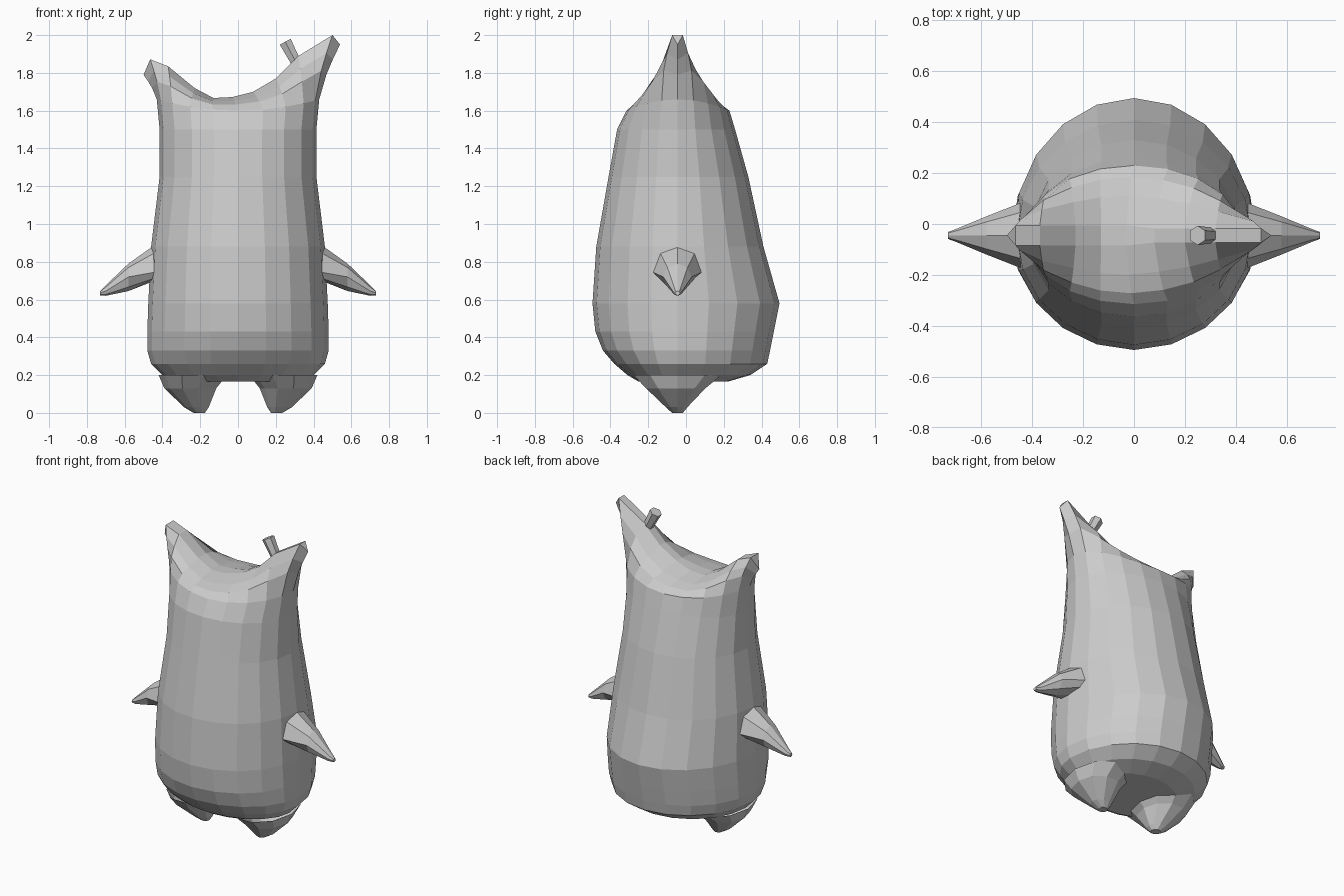
import bpy, bmesh
from math import sin, cos, pi
from mathutils import Vector

if "Cube" in bpy.data.objects:
    bpy.data.objects.remove(bpy.data.objects["Cube"])

YC = -0.045  # depth of the body's side seam


def loft(name, rings, cap_start=True, cap_end=True, fold_end=False):
    """Skin a list of equal-length point rings into a flat-shaded mesh."""
    bm = bmesh.new()
    vs = [[bm.verts.new(p) for p in r] for r in rings]
    n = len(rings[0])
    for a, b in zip(vs, vs[1:]):
        for i in range(n):
            j = (i + 1) % n
            bm.faces.new((a[i], a[j], b[j], b[i]))
    if cap_start:
        bm.faces.new(vs[0][::-1])
    top = vs[-1]
    if fold_end:  # close a long thin ring with cross strips
        h = n // 2
        bm.faces.new((top[0], top[1], top[n - 1]))
        bm.faces.new((top[h - 1], top[h], top[h + 1]))
        for i in range(1, h - 1):
            bm.faces.new((top[i], top[i + 1], top[n - i - 1], top[n - i]))
    elif cap_end:
        bm.faces.new(top)
    bmesh.ops.recalc_face_normals(bm, faces=bm.faces)
    me = bpy.data.meshes.new(name)
    bm.to_mesh(me)
    bm.free()
    ob = bpy.data.objects.new(name, me)
    bpy.context.collection.objects.link(ob)
    return ob


def oval(n, z, x0, x1, yf, yb):
    """Oval ring between x0..x1 with separate front and back depths."""
    pts = []
    for i in range(n):
        a = 2 * pi * i / n
        d = (yb - YC) if sin(a) > 0 else (YC - yf)
        pts.append(Vector(((x0 + x1) / 2 + (x1 - x0) / 2 * cos(a), YC + d * sin(a), z)))
    return pts


# Body: stacked ovals (z, half width, front y, back y)
N = 20
profile = [(0.165, 0.30, -0.25, 0.22), (0.20, 0.40, -0.31, 0.34),
           (0.26, 0.46, -0.38, 0.43), (0.33, 0.48, -0.44, 0.445),
           (0.43, 0.48, -0.48, 0.465), (0.58, 0.475, -0.495, 0.495),
           (0.88, 0.46, -0.475, 0.41), (1.25, 0.415, -0.41, 0.33),
           (1.50, 0.415, -0.365, 0.26)]
rings = [oval(N, z, -w, w, f, b) for z, w, f, b in profile]
rim = oval(N, 1.60, -0.43, 0.43, -0.315, 0.23)
for p in rim:
    p.z += 0.06 * (p.x / 0.43) ** 2
rings.append(rim)

# Saddle-shaped top: rim gathers onto a ridge running between the two ear tips
ridge = [(0.54, 1.95), (0.50, 2.0), (0.32, 1.89), (0.20, 1.77), (0.08, 1.70),
         (-0.03, 1.672), (-0.13, 1.667), (-0.23, 1.72), (-0.37, 1.835),
         (-0.465, 1.872), (-0.50, 1.79)]
for s in (0.35, 0.65, 1.0):
    ring = []
    for i, p in enumerate(rim):
        x, z = ridge[min(i, N - i)]
        side = 0 if i % (N // 2) == 0 else (1 if i < N // 2 else -1)
        y = YC + side * (0.04 if x < 0 else 0.028)
        ring.append(Vector((p.x + (x - p.x) * s,
                            y + (p.y - y) * (1 - s ** 1.6),
                            p.z + (z - p.z) * s ** 0.75)))
    rings.append(ring)
loft("body", rings, fold_end=True)

# Feet and arms, one per side
foot = [(0.0, 0.175, 0.235, -0.075, -0.015), (0.03, 0.155, 0.285, -0.11, 0.01),
        (0.13, 0.115, 0.39, -0.22, 0.11), (0.20, 0.06, 0.42, -0.29, 0.20)]
arm = [(0.44, 0.89, 0.745, 0.70, 0.13), (0.58, 0.79, 0.72, 0.645, 0.075),
       (0.70, 0.675, 0.645, 0.62, 0.025), (0.73, 0.645, 0.635, 0.622, 0.014)]
for side, s in (("left", -1), ("right", 1)):
    loft(side + "_foot", [oval(10, z, s * a, s * b, f, k) for z, a, b, f, k in foot],
         cap_end=False)
    sections = []
    for x, top, mid, low, hy in arm:
        sec = []
        for i in range(8):
            a = 2 * pi * i / 8
            h = (top - mid) if sin(a) > 0 else (mid - low)
            sec.append(Vector((s * x, YC + hy * cos(a), mid + h * sin(a))))
        sections.append(sec)
    loft(side + "_arm", sections, cap_start=False)

# Small peg on the taller ear
base, tip = Vector((0.31, YC, 1.85)), Vector((0.25, YC, 1.965))
axis = (tip - base).normalized()
u = Vector((0, 1, 0))
v = axis.cross(u)
loft("ear_peg", [[c + r * (cos(pi * i / 3) * u + sin(pi * i / 3) * v) for i in range(6)]
                 for c, r in ((base, 0.03), (tip, 0.038))])
